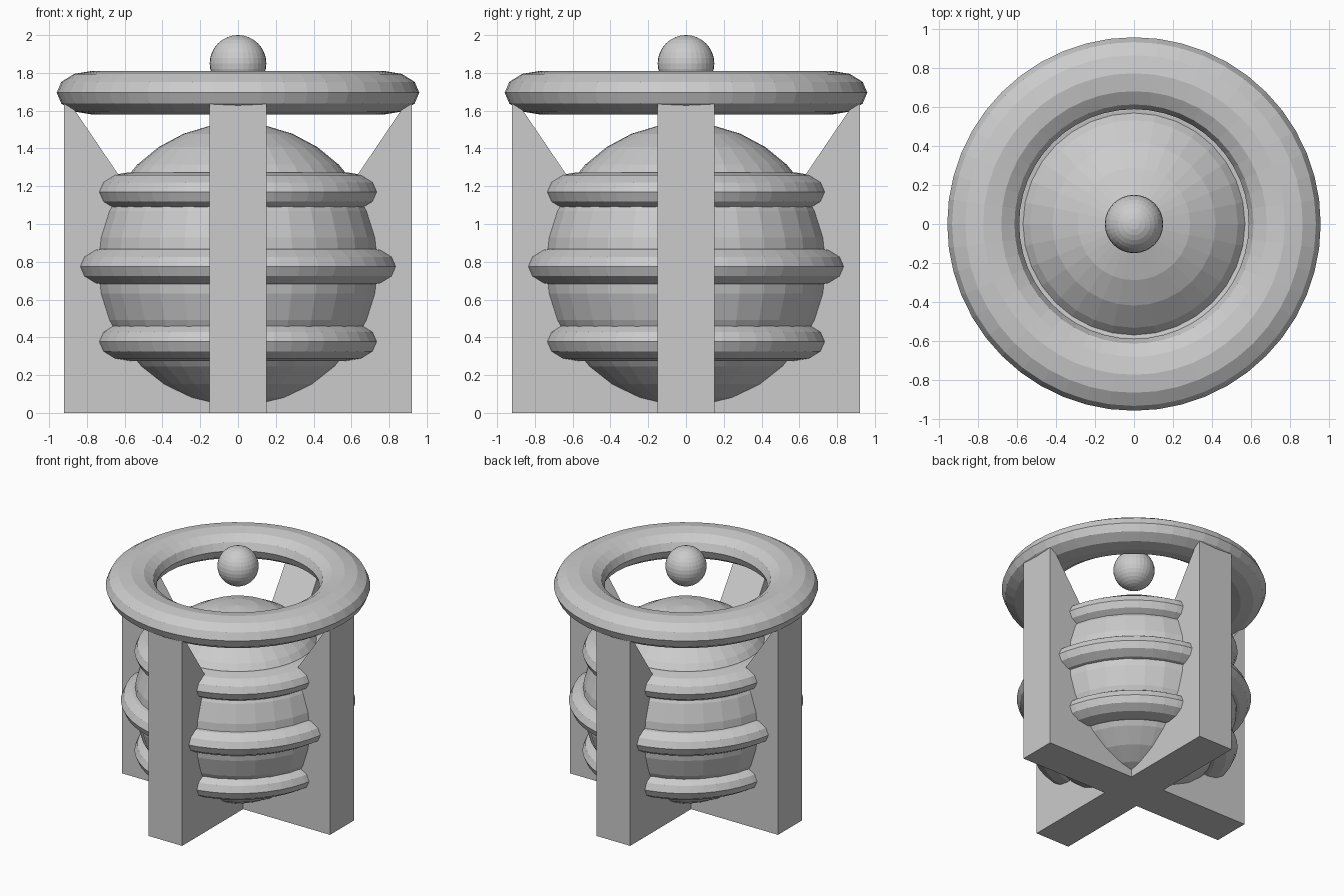
import bpy, bmesh, math
from mathutils import Matrix

if "Cube" in bpy.data.objects:
    bpy.data.objects.remove(bpy.data.objects["Cube"])


def finish(bm, name):
    bmesh.ops.recalc_face_normals(bm, faces=bm.faces[:])
    mesh = bpy.data.meshes.new(name)
    bm.to_mesh(mesh)
    bm.free()
    obj = bpy.data.objects.new(name, mesh)
    bpy.context.collection.objects.link(obj)
    return obj


def ball(name, radius, z):
    bm = bmesh.new()
    bmesh.ops.create_uvsphere(bm, u_segments=32, v_segments=16, radius=radius)
    obj = finish(bm, name)
    obj.location.z = z
    return obj


def ring(name, major, half_width, half_height, z, segments=48, sides=12):
    bpy.ops.mesh.primitive_torus_add(
        major_segments=segments, minor_segments=sides,
        major_radius=major, minor_radius=half_width, location=(0, 0, z))
    obj = bpy.context.object
    obj.name = name
    obj.scale.z = half_height / half_width
    return obj


# Round body and floating ball above it
ball("body", 0.755, 0.78)
ball("top_ball", 0.15, 1.85)

# Flattened hoops around the body and the large rim
ring("lower_hoop", 0.587, 0.164, 0.102, 0.377)
ring("middle_hoop", 0.686, 0.164, 0.102, 0.775)
ring("upper_hoop", 0.587, 0.164, 0.102, 1.17)
ring("top_rim", 0.775, 0.185, 0.115, 1.695)

# Crossed support walls, cut with a V so the tips carry the rim
half = [(0.92, 0), (0.92, 1.64), (0.89, 1.64), (0.3, 0.77)]
outline = half + [(-x, z) for x, z in reversed(half)]
for name, angle in (("side_support", 0), ("front_back_support", math.pi / 2)):
    bm = bmesh.new()
    face = bm.faces.new([bm.verts.new((x, -0.15, z)) for x, z in outline])
    new = bmesh.ops.extrude_face_region(bm, geom=[face])["geom"]
    bmesh.ops.translate(bm, vec=(0, 0.3, 0),
                        verts=[v for v in new if isinstance(v, bmesh.types.BMVert)])
    bmesh.ops.transform(bm, matrix=Matrix.Rotation(angle, 4, 'Z'), verts=bm.verts[:])
    finish(bm, name)
